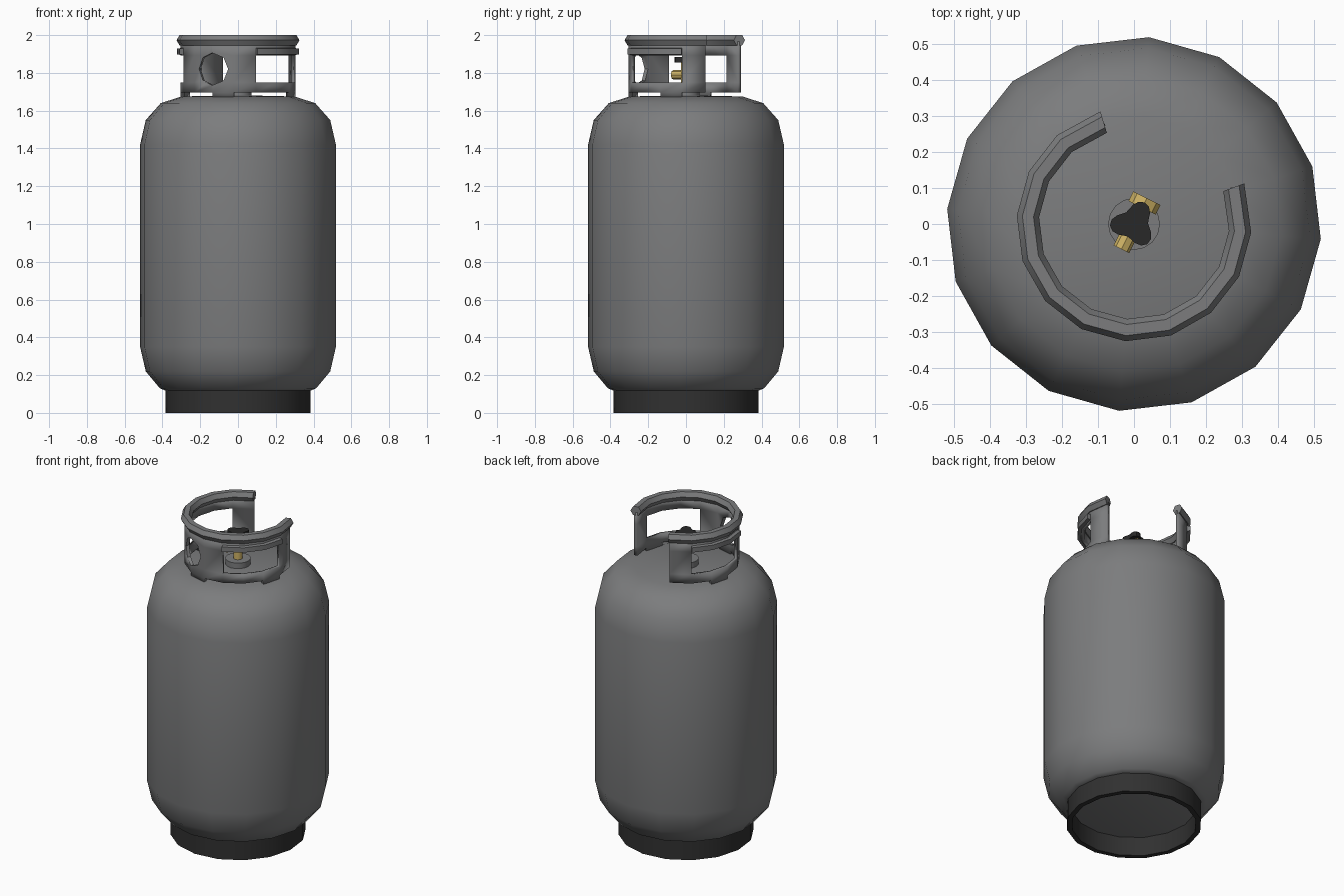
import bpy, bmesh, math
from mathutils import Matrix, Vector

if "Cube" in bpy.data.objects:
    bpy.data.objects.remove(bpy.data.objects["Cube"])

AXIS = math.radians(63.4)            # direction the collar opening faces
STEP = math.radians(22.5)
BACK = AXIS + math.pi                # middle of the collar wall


def material(name, rgb):
    m = bpy.data.materials.new(name)
    m.diffuse_color = (*rgb, 1)
    m.use_nodes = True
    m.node_tree.nodes["Principled BSDF"].inputs["Base Color"].default_value = m.diffuse_color
    return m


GREY = material("tank grey", (0.2, 0.203, 0.207))
DARK = material("base dark grey", (0.03, 0.03, 0.03))
BLACK = material("knob black", (0.022, 0.022, 0.022))
BRASS = material("valve brass", (0.62, 0.45, 0.13))


def finish(bm, name, mat, smooth=40):
    bmesh.ops.remove_doubles(bm, verts=bm.verts, dist=1e-5)
    bmesh.ops.recalc_face_normals(bm, faces=bm.faces)
    me = bpy.data.meshes.new(name)
    bm.to_mesh(me)
    bm.free()
    me.materials.append(mat)
    ob = bpy.data.objects.new(name, me)
    bpy.context.collection.objects.link(ob)
    bpy.ops.object.select_all(action='DESELECT')
    ob.select_set(True)
    bpy.context.view_layer.objects.active = ob
    bpy.ops.object.shade_smooth_by_angle(angle=math.radians(smooth))
    return ob


def polar(r, a, z):
    return (r * math.cos(a), r * math.sin(a), z)


def sweep(name, profile, angles, mat, full=False):
    """Turn a closed (r, z) profile about z, with end caps unless full."""
    bm = bmesh.new()
    rings = [[bm.verts.new(polar(r, a, z)) for r, z in profile] for a in angles]
    n = len(profile)
    pairs = list(zip(rings, rings[1:])) + ([(rings[-1], rings[0])] if full else [])
    for p, q in pairs:
        for i in range(n):
            j = (i + 1) % n
            if profile[i][0] or profile[j][0]:
                bm.faces.new((p[i], p[j], q[j], q[i]))
    if not full:
        bm.faces.new(rings[0])
        bm.faces.new(rings[-1])
    return finish(bm, name, mat)


def circle(n=16):
    return [math.radians(-4.6) + math.tau * i / n for i in range(n)]


def cylinder(name, r, start, end, mat, n=12):
    start, end = Vector(start), Vector(end)
    d = end - start
    bm = bmesh.new()
    bmesh.ops.create_cone(bm, cap_ends=True, segments=n, radius1=r, radius2=r, depth=d.length,
                          matrix=Matrix.Translation((start + end) / 2)
                          @ d.to_track_quat('Z', 'Y').to_matrix().to_4x4())
    return finish(bm, name, mat)


# Tank body
sweep("tank_body", [(0, 0.12), (0.385, 0.118), (0.415, 0.13), (0.49, 0.22), (0.52, 0.35),
                    (0.52, 1.42), (0.49, 1.55), (0.41, 1.64), (0.30, 1.675), (0, 1.682)],
      circle(), GREY, True)

# Base ring
sweep("base_ring", [(0.385, 0), (0.385, 0.125), (0.355, 0.125), (0.355, 0)],
      circle(), DARK, True)


# Collar wall: a bent grid with windows left out and feet below
def collar_angle(k):
    return BACK + (k if abs(k) < 6 else k * 6.08 / 6) * STEP


rows = [1.665, 1.695, 1.75, 1.893, 1.965]
bm = bmesh.new()
grid = {(k, i): bm.verts.new(polar(0.295, collar_angle(k), z))
        for k in range(-6, 7) for i, z in enumerate(rows)}
for k in range(-6, 6):
    for i in range(4):
        window = i == 2 and (-5 <= k < -2 or 2 <= k < 5)
        no_foot = i == 0 and k not in (-4, 0, 4)
        if not (window or no_foot):
            bm.faces.new((grid[k, i], grid[k + 1, i], grid[k + 1, i + 1], grid[k, i + 1]))
bmesh.ops.delete(bm, geom=[v for v in bm.verts if not v.link_faces], context='VERTS')
wall = finish(bm, "collar_wall", GREY)
solid = wall.modifiers.new("thickness", 'SOLIDIFY')
solid.thickness = 0.02
solid.offset = 0

# Octagonal hole in the middle of the wall
cutter = cylinder("hole_cutter", 0.086, polar(0.2, BACK, 1.82), polar(0.4, BACK, 1.82), GREY, 8)
cut = wall.modifiers.new("hole", 'BOOLEAN')
cut.operation = 'DIFFERENCE'
cut.solver = 'EXACT'
cut.object = cutter
bpy.context.view_layer.objects.active = wall
for name in ("thickness", "hole"):
    bpy.ops.object.modifier_apply(modifier=name)
bpy.data.objects.remove(cutter)

# Rolled top rail
sweep("collar_rail", [(0.295 + 0.031 * math.cos(i * math.pi / 3),
                       1.973 + 0.0312 * math.sin(i * math.pi / 3)) for i in range(6)],
      [collar_angle(k) for k in range(-6, 7)], GREY)

# Hand grips above the windows
for side, ks in (("left", range(-5, -1)), ("right", range(2, 6))):
    sweep(side + "_grip", [(0.29, 1.893), (0.325, 1.898), (0.325, 1.928), (0.29, 1.933)],
          [collar_angle(k) for k in ks], GREY)

# Valve
cylinder("valve_flange", 0.072, (0, 0, 1.67), (0, 0, 1.715), GREY, 16)
cylinder("valve_stem", 0.027, (0, 0, 1.71), (0, 0, 1.86), BRASS)
cylinder("valve_relief", 0.024, (0, 0, 1.79), polar(0.078, BACK, 1.79), BRASS, 8)
cylinder("valve_outlet", 0.026, (0, 0, 1.79), polar(0.06, AXIS, 1.79), BRASS, 8)
cylinder("outlet_nut", 0.042, polar(0.05, AXIS, 1.79), polar(0.08, AXIS, 1.79), BRASS, 8)

# Three-lobed hand wheel
bm = bmesh.new()
loop = [bm.verts.new(polar(0.053 + 0.014 * math.cos(3 * (a - AXIS)), a, 1.855))
        for a in (AXIS + math.tau * i / 24 for i in range(24))]
face = bm.faces.new(loop)
top = bmesh.ops.extrude_face_region(bm, geom=[face], use_keep_orig=True)["geom"]
bmesh.ops.translate(bm, vec=(0, 0, 0.028), verts=[g for g in top if isinstance(g, bmesh.types.BMVert)])
finish(bm, "hand_wheel", BLACK)
